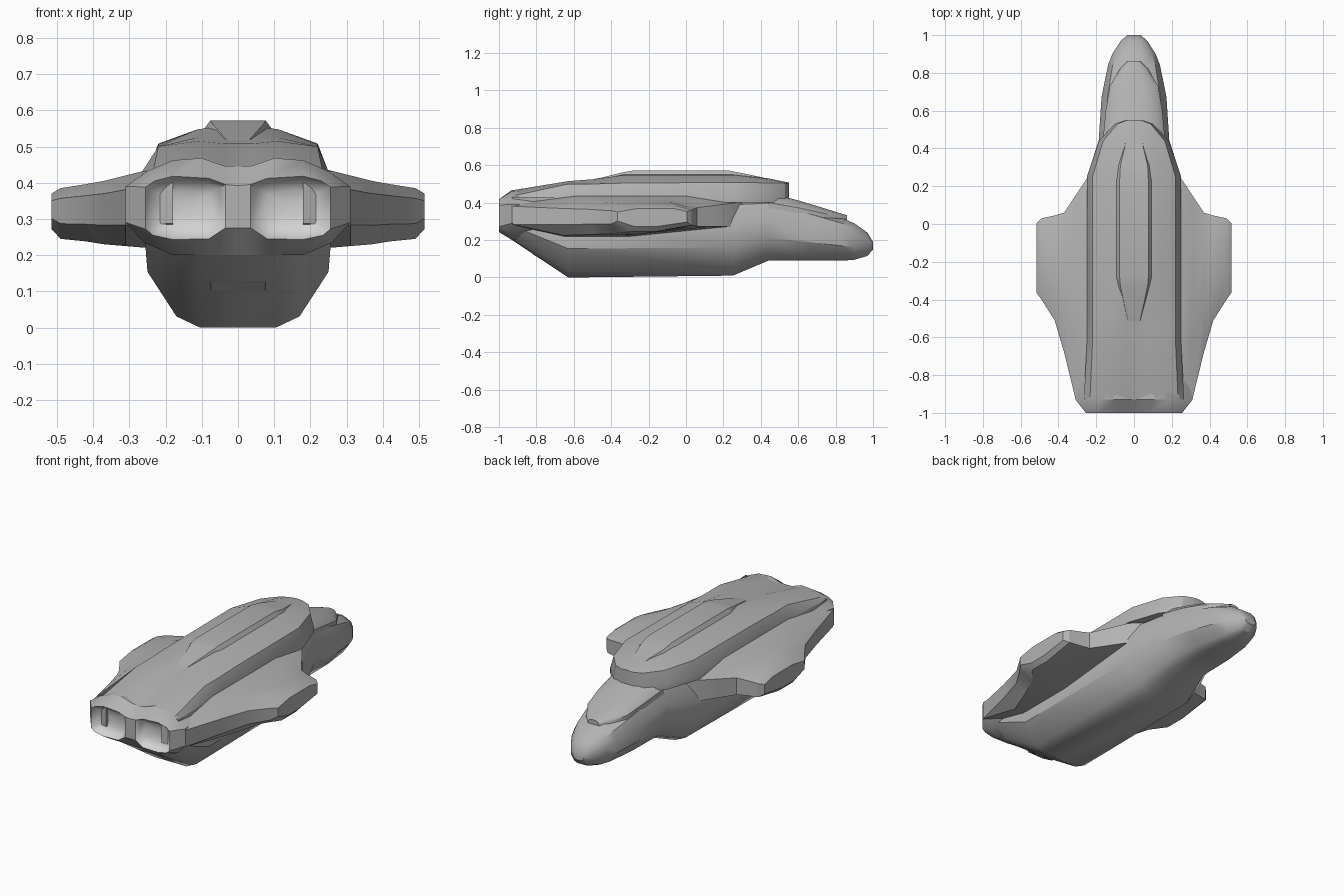
import bpy, bmesh, math

start = bpy.data.objects.get("Cube")
if start:
    bpy.data.objects.remove(start)


def material(name, level):
    m = bpy.data.materials.new(name)
    m.use_nodes = True
    colour = (level, level, level, 1)
    m.diffuse_color = colour
    m.node_tree.nodes["Principled BSDF"].inputs["Base Color"].default_value = colour
    return m


GREY = material("hull grey", 0.45)
LIGHT = material("engine light grey", 0.65)


def finish(name, bm, mat, angle=28):
    bmesh.ops.remove_doubles(bm, verts=bm.verts, dist=0.0005)
    bmesh.ops.recalc_face_normals(bm, faces=bm.faces)
    mesh = bpy.data.meshes.new(name)
    bm.to_mesh(mesh)
    bm.free()
    mesh.materials.append(mat)
    ob = bpy.data.objects.new(name, mesh)
    bpy.context.collection.objects.link(ob)
    bpy.ops.object.select_all(action="DESELECT")
    ob.select_set(True)
    bpy.context.view_layer.objects.active = ob
    bpy.ops.object.shade_smooth_by_angle(angle=math.radians(angle))
    return ob


def loft(name, rings, mat=GREY, caps=(True, True), angle=28):
    """Skin a list of closed rings of equal length."""
    bm = bmesh.new()
    loops = [[bm.verts.new(p) for p in ring] for ring in rings]
    n = len(loops[0])
    for a, b in zip(loops, loops[1:]):
        for i in range(n):
            j = (i + 1) % n
            bm.faces.new((a[i], a[j], b[j], b[i]))
    for cap, loop in zip(caps, (loops[0], loops[-1])):
        if cap:
            bm.faces.new(loop)
    return finish(name, bm, mat, angle)


def mirrored(y, half):
    """Close a half section whose end points lie on the centre line."""
    return [(x, y, z) for x, z in half] + [(-x, y, z) for x, z in half[-2:0:-1]]


def scaled(profile, y, w, low, high):
    return mirrored(y, [(u * w, low + v * (high - low)) for u, v in profile])


# Lower hull running into the nose: y, half width, bottom, top
hull_shape = [(0, 1), (.42, 1), (.82, .88), (1, .65), (1, .35), (.68, .07), (.42, 0), (0, 0)]
hull = [(-.93, .26, .2, .42), (-.63, .25, 0, .44), (.25, .25, .01, .44),
        (.44, .187, .09, .44), (.67, .172, .09, .37), (.84, .138, .09, .315),
        (.9, .115, .095, .29), (.97, .07, .115, .24), (1, .035, .15, .19)]
loft("hull", [scaled(hull_shape, *s) for s in hull], angle=32)

# Canopy step on the nose
canopy = [(.44, .165, .3, .455), (.6, .15, .3, .412), (.73, .128, .29, .373),
          (.82, .075, .29, .345), (.86, .035, .28, .333)]
loft("canopy", [scaled(hull_shape, *s) for s in canopy], angle=35)

# Dorsal deck: y, half width, edge height, crest height, centre height
deck = [(-.93, .265, .435, .466, .445), (-.63, .25, .5, .515, .508),
        (-.5, .25, .5, .525, .52), (-.33, .25, .505, .548, .555),
        (.25, .25, .508, .548, .555), (.44, .185, .506, .525, .53),
        (.53, .1, .505, .51, .512), (.55, .04, .505, .507, .508)]
loft("dorsal_deck", [mirrored(y, [(0, mid), (.16 * w, mid), (.44 * w, crest), (.88 * w, edge),
                                  (w, .43), (w, .4), (0, .4)])
                     for y, w, edge, crest, mid in deck])

# Raised spine on the deck: y, half width, top
spine = [(-.53, .035, .515), (-.33, .09, .564), (-.28, .095, .572),
         (.23, .095, .572), (.31, .09, .556), (.41, .06, .535), (.54, .04, .507)]
loft("spine", [mirrored(y, [(0, z), (.8 * w, z), (w, z - .025), (w, .48), (0, .48)])
               for y, w, z in spine])

# Engine block: rear rim and flared collar
rim = [(0, .392), (.035, .395), (.08, .412), (.18, .418), (.23, .405), (.255, .388),
       (.255, .272), (.235, .255), (.18, .243), (.08, .245), (.035, .275), (0, .275)]
collar = [(0, .445), (.04, .447), (.1, .468), (.18, .462), (.25, .432), (.31, .39),
          (.31, .29), (.26, .235), (.18, .2), (.08, .2), (.04, .2), (0, .2)]
inner = [(x * .85, .33 + (z - .33) * .9) for x, z in collar]
loft("engine_block", [mirrored(-1, rim), mirrored(-.93, collar), mirrored(-.7, inner)],
     caps=(False, True), angle=35)
loft("engine_divider", [mirrored(-1, [rim[0], rim[1], rim[-2], rim[-1]]),
                        mirrored(-.93, [rim[0], rim[1], rim[-2], rim[-1]])])

for side, label in ((1, "left"), (-1, "right")):
    # Shallow engine dish filling the rim
    dish = []
    for depth, k in ((0, 1), (.03, .85), (.045, .55), (.05, .2)):
        dish.append([(side * (.142 + (x - .142) * k), -1 + depth, .33 + (z - .33) * k)
                     for x, z in rim[1:-1]])
    ob = loft(label + "_engine_dish", dish, LIGHT, caps=(False, True), angle=60)
    if sum(p.normal.y * p.area for p in ob.data.polygons) > 0:
        ob.data.flip_normals()

    # Wing: x, trailing y, leading y, bottom, top
    wing_shape = [(0, .3), (0, .8), (.3, 1), (.8, 1), (1, .82), (1, .25), (.55, 0), (.25, 0)]
    wing = [(.18, -.97, .3, .22, .445), (.25, -.95, .24, .22, .435),
            (.31, -.925, .15, .225, .42), (.37, -.68, .06, .23, .405),
            (.42, -.51, .045, .238, .396), (.49, -.4, .03, .245, .385),
            (.515, -.365, .005, .272, .37)]
    loft(label + "_wing", [[(side * x, back + t * (lead - back), low + v * (high - low))
                            for t, v in wing_shape] for x, back, lead, low, high in wing])

# Loading ramp under the tail
ramp = [(-.62, 0), (-.82, .125), (-.82, .15), (-.6, .17)]
loft("tail_ramp", [[(s * (.075 if z < .14 else .1), y, z) for y, z in ramp] for s in (-1, 1)])
